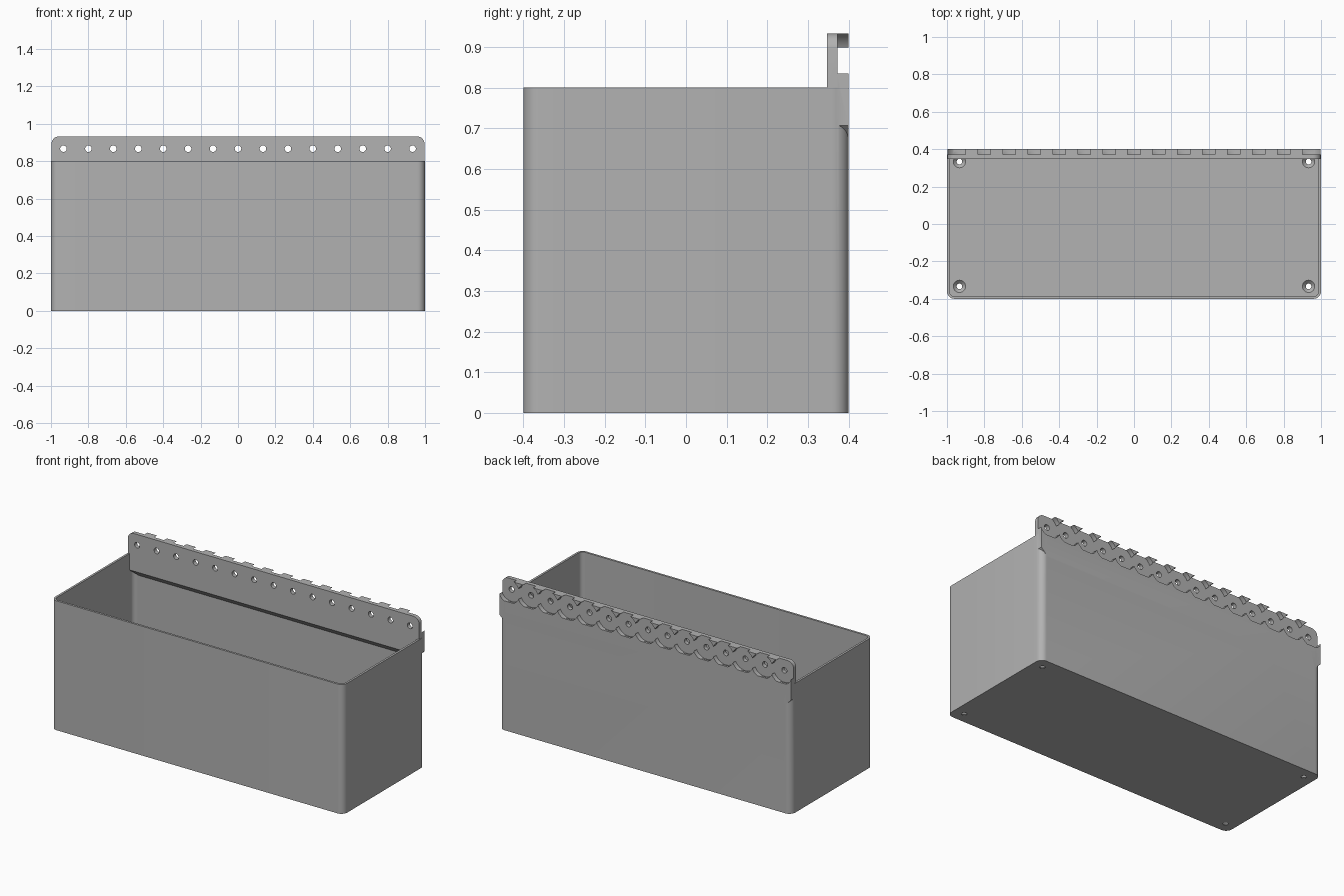
import bpy, bmesh, math
from mathutils import Matrix, Vector

cube = bpy.data.objects.get("Cube")
if cube:
    bpy.data.objects.remove(cube, do_unlink=True)

grey = bpy.data.materials.new("matte grey")
grey.use_nodes = True
colour = (0.445, 0.445, 0.445, 1)
grey.diffuse_color = colour
grey.node_tree.nodes["Principled BSDF"].inputs["Base Color"].default_value = colour

WALL, RADIUS, RIM = 0.0133, 0.04, 0.8
COUNT, PITCH, HOLE_Z, TOP = 15, 2 / 15, 0.867, 0.933
PLATE_FRONT, PLATE_BACK, BACK = 0.347, 0.372, 0.4
SCALLOP, END = 0.074, 0.997
HOLES = [(i - COUNT // 2) * PITCH for i in range(COUNT)]


def add_object(name, bm):
    bmesh.ops.recalc_face_normals(bm, faces=bm.faces)
    mesh = bpy.data.meshes.new(name)
    bm.to_mesh(mesh)
    bm.free()
    mesh.materials.append(grey)
    obj = bpy.data.objects.new(name, mesh)
    bpy.context.collection.objects.link(obj)
    return obj


def prism(bm, outline, offset):
    """Extrude a closed outline of 3D points along an offset."""
    face = bm.faces.new([bm.verts.new(p) for p in outline])
    moved = bmesh.ops.extrude_face_region(bm, geom=[face])["geom"]
    verts = [v for v in moved if isinstance(v, bmesh.types.BMVert)]
    bmesh.ops.translate(bm, verts=verts, vec=offset)


def slab(bm, outline, y0, y1):
    """Extrude an outline seen from the front from y0 to y1."""
    prism(bm, [(x, y0, z) for x, z in outline], (0, y1 - y0, 0))


def arc(cx, cy, r, start, end, steps=8):
    angles = [start + (end - start) * i / steps for i in range(steps + 1)]
    return [(cx + r * math.cos(a), cy + r * math.sin(a)) for a in angles]


def rounded_box(name, hx, hy, r, z0, z1):
    pts = []
    for i, (sx, sy) in enumerate([(1, 1), (-1, 1), (-1, -1), (1, -1)]):
        pts += arc(sx * (hx - r), sy * (hy - r), r, i * math.pi / 2, (i + 1) * math.pi / 2)
    bm = bmesh.new()
    prism(bm, [(x, y, z0) for x, y in pts], (0, 0, z1 - z0))
    return add_object(name, bm)


def cone(bm, start, end, r1, r2):
    """Add a cylinder or cone between two points."""
    start, end = Vector(start), Vector(end)
    turn = (end - start).to_track_quat("Z", "Y").to_matrix().to_4x4()
    bmesh.ops.create_cone(bm, cap_ends=True, segments=24, radius1=r1, radius2=r2,
                          depth=(end - start).length,
                          matrix=Matrix.Translation((start + end) / 2) @ turn)


def combine(obj, name, bm, operation):
    """Join or cut an object with a temporary helper."""
    other = add_object(name, bm)
    mod = obj.modifiers.new(name, "BOOLEAN")
    mod.operation, mod.solver, mod.object = operation, "EXACT", other
    bpy.context.view_layer.update()
    result = bpy.data.meshes.new_from_object(
        obj.evaluated_get(bpy.context.evaluated_depsgraph_get()))
    obj.modifiers.clear()
    obj.data = result
    bpy.data.objects.remove(other, do_unlink=True)


def take_mesh(obj):
    """Turn an object back into a bmesh and remove it."""
    bm = bmesh.new()
    bm.from_mesh(obj.data)
    bpy.data.objects.remove(obj, do_unlink=True)
    return bm


# Open bin with rounded vertical corners
storage_bin = rounded_box("storage_bin", 1, BACK, RADIUS, 0, RIM)
cavity = rounded_box("cavity", 1 - WALL, BACK - WALL, RADIUS - WALL, 0.02, 1)
combine(storage_bin, "cavity", take_mesh(cavity), "DIFFERENCE")

# Front plate of the hanging rail, with sloped lower ends and rounded top ends
lower_end = [(0.95, 0.66), (END, 0.707)]
right = lower_end + arc(END - RADIUS, TOP - RADIUS, RADIUS, 0, math.pi / 2)
bm = bmesh.new()
slab(bm, right + [(-x, z) for x, z in reversed(right)], PLATE_FRONT, PLATE_BACK)
rail = add_object("rail", bm)

# Scalloped strip behind the lower part of the plate
spread = math.asin(PITCH / 2 / SCALLOP)
strip = [(-x, z) for x, z in reversed(lower_end)] + lower_end
for i, x in enumerate(reversed(HOLES)):
    scallop = arc(x, HOLE_Z, SCALLOP, spread - math.pi / 2, -spread - math.pi / 2, 14)
    strip += [(max(-END, min(END, px)), pz) for px, pz in scallop[min(i, 1):]]
bm = bmesh.new()
slab(bm, strip, 0.36, BACK)
combine(rail, "strip", bm, "UNION")

# Pointed tabs behind the top edge, between the holes
cusp = HOLE_Z + SCALLOP * math.cos(spread)
bm = bmesh.new()
for x in HOLES[:-1]:
    flank = []
    for i in range(1, 8):
        z = cusp + (TOP - cusp) * i / 7
        flank.append((PITCH / 2 - math.sqrt(SCALLOP ** 2 - (z - HOLE_Z) ** 2), z))
    mid = x + PITCH / 2
    tab = [(mid, cusp)] + [(mid + w, z) for w, z in flank]
    slab(bm, tab + [(mid - w, z) for w, z in reversed(flank)], 0.36, BACK)
combine(rail, "tabs", bm, "UNION")

# Sloped underside of the rail inside the bin
wedge = [(0.3, 0.653), (0.347, 0.70), (0.39, 0.657), (0.39, 0.6), (0.3, 0.6)]
bm = bmesh.new()
prism(bm, [(-1.1, y, z) for y, z in wedge], (2.2, 0, 0))
combine(rail, "wedge", bm, "DIFFERENCE")

# Row of screw holes through the plate
bm = bmesh.new()
for x in HOLES:
    cone(bm, (x, 0.3, HOLE_Z), (x, 0.45, HOLE_Z), 0.0175, 0.0175)
combine(rail, "screw_holes", bm, "DIFFERENCE")
combine(storage_bin, "rail", take_mesh(rail), "UNION")

# Countersunk holes in the floor corners
for z0, z1, r0, r1 in ((-0.1, 0.1, 0.015, 0.015), (0.002, 0.022, 0.015, 0.035)):
    bm = bmesh.new()
    for x in (HOLES[0], HOLES[-1]):
        for y in (-1 / 3, 1 / 3):
            cone(bm, (x, y, z0), (x, y, z1), r0, r1)
    combine(storage_bin, "floor_holes", bm, "DIFFERENCE")

# Smooth rounded corners, crisp edges
bpy.ops.object.select_all(action="DESELECT")
storage_bin.select_set(True)
bpy.context.view_layer.objects.active = storage_bin
bpy.ops.object.shade_smooth_by_angle(angle=math.radians(30))
